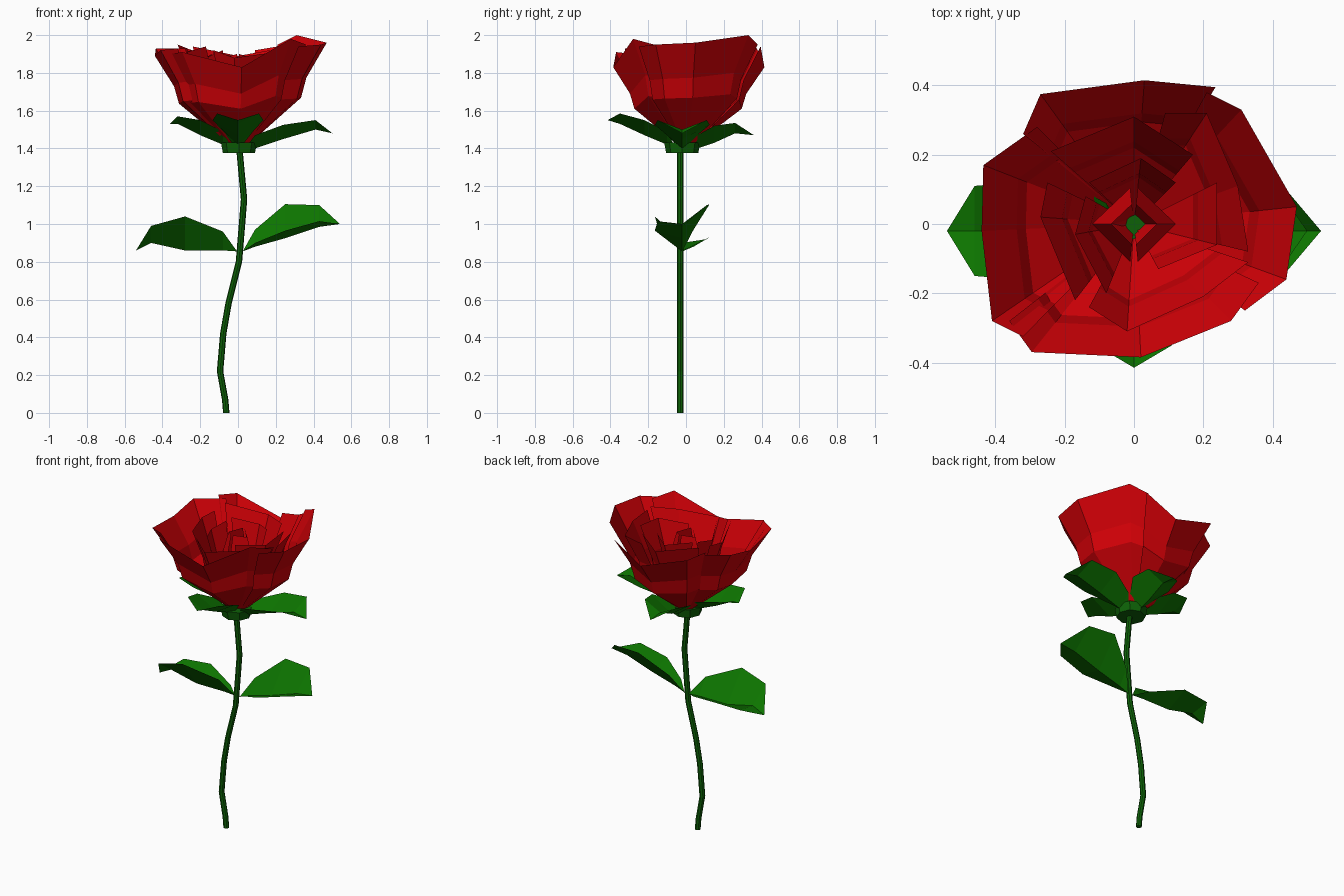
import bpy, math
from mathutils import Vector, Matrix


def material(name, color):
    m = bpy.data.materials.new(name)
    m.diffuse_color = (*color, 1)
    return m


RED = material("petal_red", (0.64, 0.0, 0.002))
GREEN = material("leaf_green", (0.004, 0.18, 0.0))
DARK = material("stem_green", (0.004, 0.12, 0.002))


def mesh_object(name, verts, faces, mat):
    me = bpy.data.meshes.new(name)
    me.from_pydata(verts, [], faces)
    me.validate()
    me.materials.append(mat)
    ob = bpy.data.objects.new(name, me)
    bpy.context.collection.objects.link(ob)
    return ob


def leaf(name, angle, base, rows, tip, mat=GREEN):
    """V-folded leaf; rows are (reach, half width, keel z, left z, right z)."""
    verts = [(base[0], 0, base[1])]
    for r, w, zk, zl, zr in rows:
        verts += [(r, w, zl), (r, 0, zk), (r, -w, zr)]
    verts.append((tip[0], 0, tip[1]))
    faces = [(0, 2, 1), (0, 3, 2)]
    for i in range(len(rows) - 1):
        a = 1 + 3 * i
        faces += [(a, a + 1, a + 4, a + 3), (a + 1, a + 2, a + 5, a + 4)]
    n = len(verts) - 1
    faces += [(n - 3, n - 2, n), (n - 2, n - 1, n)]
    rot = Matrix.Translation((0, -0.02, 0)) @ Matrix.Rotation(angle, 4, 'Z')
    return mesh_object(name, [rot @ Vector(v) for v in verts], faces, mat)


# Petal profiles: (height fraction, radius fraction), ending in a flared lip
PROFILE = [(0, 0.14), (0.45, 0.71), (0.65, 0.77), (1, 1)]


def petal(name, rim, profile=PROFILE, base_z=1.43):
    """Sheet whose rows shrink from the rim points down to the calyx."""
    n = len(rim)
    verts = [(x * f, y * f, base_z + (z - base_z) * t)
             for t, f in profile for x, y, z in rim]
    faces = [(j * n + i, j * n + i + 1, (j + 1) * n + i + 1, (j + 1) * n + i)
             for j in range(len(profile) - 1) for i in range(n - 1)]
    return mesh_object(name, verts, faces, RED)


# Stem: bent tube
path = [(-0.062, 0), (-0.068, 0.07), (-0.095, 0.22), (-0.078, 0.42), (-0.05, 0.58),
        (0.005, 0.8), (0.032, 1.13), (0.008, 1.39)]
SIDES, R = 8, 0.017
verts = [(x + R * math.cos(2 * math.pi * k / SIDES), -0.03 + R * math.sin(2 * math.pi * k / SIDES), z)
         for x, z in path for k in range(SIDES)]
faces = [(j * SIDES + k, j * SIDES + (k + 1) % SIDES,
          (j + 1) * SIDES + (k + 1) % SIDES, (j + 1) * SIDES + k)
         for j in range(len(path) - 1) for k in range(SIDES)]
faces += [tuple(reversed(range(SIDES))),
          tuple(range(len(verts) - SIDES, len(verts)))]
mesh_object("stem", verts, faces, DARK)

# Stem leaves
leaf("leaf_right", 0, (0.025, 0.855),
     [(0.09, 0.06, 0.88, 0.97, 0.90), (0.25, 0.145, 0.925, 1.105, 0.965),
      (0.43, 0.13, 0.985, 1.10, 1.015)], (0.54, 1.0))
leaf("leaf_left", math.pi, (0.005, 0.855),
     [(0.08, 0.06, 0.86, 0.96, 0.88), (0.28, 0.145, 0.86, 1.04, 0.93),
      (0.46, 0.13, 0.90, 0.99, 0.92)], (0.54, 0.86))

# Sepals
leaf("sepal_right", 0, (0.03, 1.39),
     [(0.09, 0.08, 1.40, 1.47, 1.47), (0.24, 0.145, 1.45, 1.525, 1.525),
      (0.41, 0.13, 1.50, 1.55, 1.55)], (0.5, 1.48))
leaf("sepal_left", math.pi, (0.03, 1.39),
     [(0.08, 0.08, 1.42, 1.49, 1.49), (0.2, 0.145, 1.47, 1.55, 1.55),
      (0.32, 0.12, 1.53, 1.57, 1.57)], (0.36, 1.53))
leaf("sepal_front", -math.pi / 2, (0.03, 1.39),
     [(0.08, 0.08, 1.42, 1.49, 1.49), (0.2, 0.135, 1.47, 1.55, 1.55),
      (0.33, 0.11, 1.53, 1.585, 1.585)], (0.395, 1.55))
leaf("sepal_back", math.pi / 2, (0.03, 1.39),
     [(0.08, 0.08, 1.40, 1.47, 1.47), (0.17, 0.135, 1.43, 1.52, 1.52),
      (0.28, 0.11, 1.48, 1.535, 1.535)], (0.38, 1.47))

# Calyx cup
bpy.ops.mesh.primitive_cone_add(vertices=8, radius1=0.085, radius2=0.095, depth=0.055,
                                location=(0.005, -0.02, 1.403))
calyx = bpy.context.object
calyx.name = "calyx"
calyx.data.materials.append(DARK)

# Outer petals
petal("outer_petal_front", [(-0.36, -0.28, 1.90), (-0.295, -0.37, 1.91), (0.02, -0.385, 1.83),
                            (0.28, -0.28, 1.98), (0.36, -0.17, 1.95)])
petal("outer_petal_right", [(0.32, -0.25, 1.94), (0.44, -0.16, 1.95), (0.47, 0.05, 1.96),
                            (0.31, 0.33, 2.0), (0.21, 0.38, 1.95)])
petal("outer_petal_back", [(0.235, 0.395, 1.94), (0.03, 0.415, 1.83),
                           (-0.27, 0.375, 1.93), (-0.32, 0.26, 1.95)])
petal("outer_petal_left", [(-0.28, 0.28, 1.93), (-0.435, 0.17, 1.93), (-0.44, -0.02, 1.89),
                           (-0.41, -0.28, 1.92), (-0.32, -0.325, 1.93)])

# Middle petals
petal("middle_petal_back", [(0.17, 0.20, 1.92), (0.0, 0.31, 1.89), (-0.24, 0.21, 1.94)])
petal("middle_petal_left", [(-0.25, 0.12, 1.92), (-0.27, 0.02, 1.91), (-0.17, -0.22, 1.94)])
petal("middle_petal_front", [(-0.13, -0.24, 1.92), (-0.02, -0.31, 1.88),
                             (0.20, -0.21, 1.91), (0.33, -0.11, 1.93)])
petal("middle_petal_right", [(0.33, -0.08, 1.92), (0.30, 0.11, 1.93),
                             (0.21, 0.32, 1.94), (0.09, 0.32, 1.92)])

# Inner petals
petal("inner_petal_right", [(0.07, -0.13, 1.88), (0.24, -0.06, 1.90), (0.24, 0.12, 1.92)])
petal("inner_petal_back", [(0.12, 0.12, 1.90), (0.02, 0.19, 1.88), (-0.13, 0.12, 1.91)])
petal("inner_petal_left", [(-0.14, 0.08, 1.90), (-0.17, -0.03, 1.88), (-0.08, -0.20, 1.92)])

# Bud: two cupped petals closing inward at the top
BUD = [(0, 0.3), (0.6, 1.1), (1, 0.6)]
for side, name in ((-1, "left"), (1, "right")):
    petal(f"bud_petal_{name}", [(side * 0.01, 0.095, 1.90), (side * 0.11, 0, 1.88),
                                (side * 0.01, -0.1, 1.90)], BUD)
